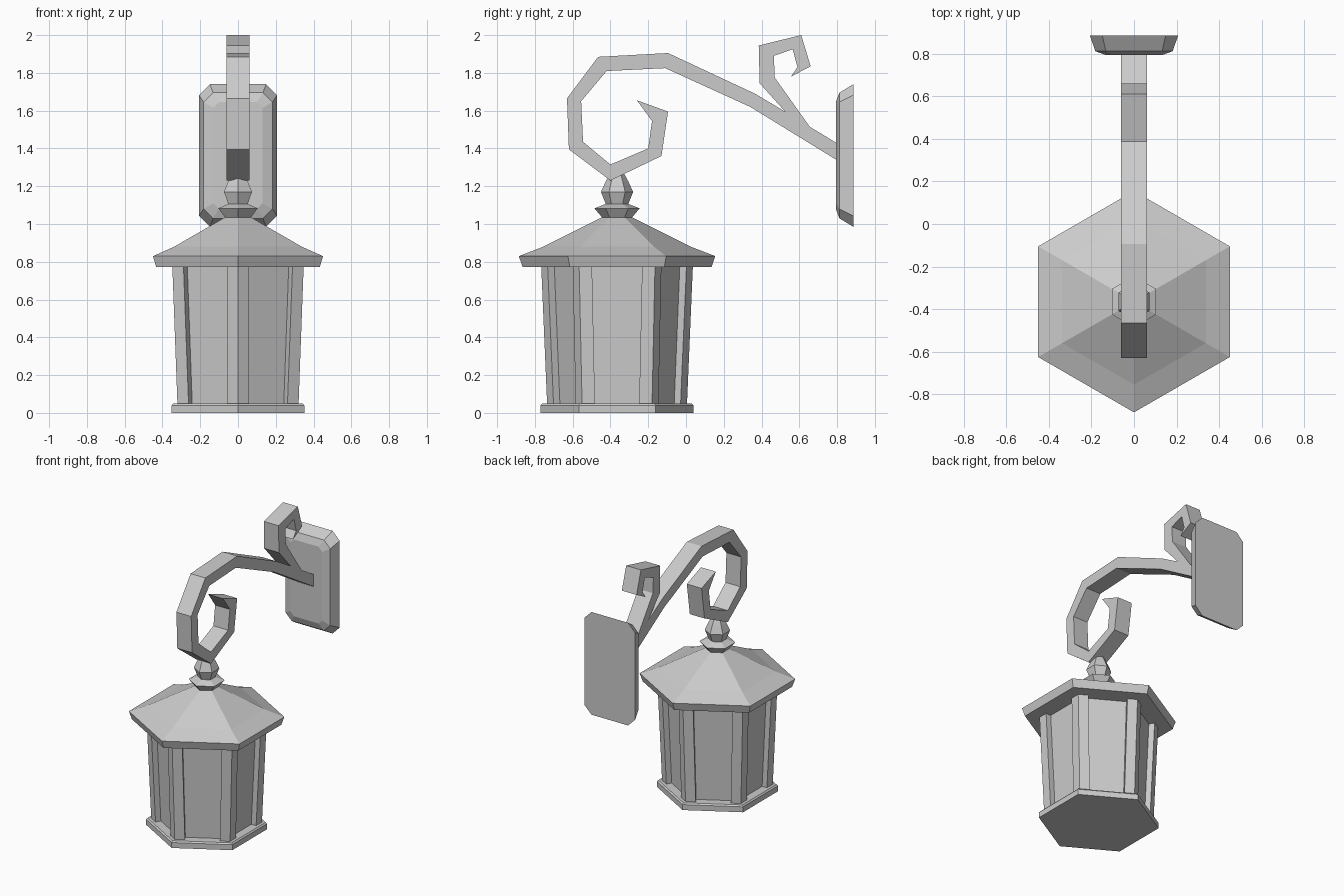
import bpy, bmesh
from math import cos, sin, pi
from mathutils import Vector

if "Cube" in bpy.data.objects:
    bpy.data.objects.remove(bpy.data.objects["Cube"])

CY = -0.365  # lantern axis


def loft(name, rings):
    """Closed flat-shaded solid through matching rings of points."""
    bm = bmesh.new()
    loops = [[bm.verts.new(p) for p in ring] for ring in rings]
    n = len(loops[0])
    for a, b in zip(loops, loops[1:]):
        for i in range(n):
            j = (i + 1) % n
            bm.faces.new((a[i], a[j], b[j], b[i]))
    bm.faces.new(loops[0][::-1])
    bm.faces.new(loops[-1])
    bmesh.ops.recalc_face_normals(bm, faces=bm.faces)
    me = bpy.data.meshes.new(name)
    bm.to_mesh(me)
    bm.free()
    ob = bpy.data.objects.new(name, me)
    bpy.context.collection.objects.link(ob)
    return ob


def hexagon(r, z):
    return [(r * cos(pi / 6 + k * pi / 3), CY + r * sin(pi / 6 + k * pi / 3), z)
            for k in range(6)]


def hex_stack(name, profile):
    return loft(name, [hexagon(r, z) for r, z in profile])


# Lantern base, glass body, roof and finial
hex_stack("lantern_base", [(0.405, 0), (0.405, 0.04), (0.395, 0.05)])
hex_stack("glass_body", [(0.325, 0.04), (0.355, 0.79)])
hex_stack("roof", [(0.50, 0.772), (0.52, 0.83), (0.39, 0.88), (0.07, 1.04)])
hex_stack("finial_collar", [(0.075, 1.03), (0.12, 1.083), (0.055, 1.108)])
hex_stack("finial_knob", [(0.055, 1.095), (0.085, 1.17), (0.06, 1.225), (0.03, 1.28)])


# Corner posts: V-shaped sections wrapping each corner of the body
def post_ring(k, r, z, wing=0.068, depth=0.045):
    c, left, right = (Vector(hexagon(r, z)[(k + d) % 6]) for d in (0, 1, -1))
    axis = Vector((0, CY, z))
    ring = []
    for other in (left, right):
        n = ((c + other) / 2 - axis).normalized()
        edge = c + (other - c).normalized() * wing
        ring.append((edge, edge - n * depth))
    inner = c + (axis - c).normalized() * depth / cos(pi / 6)
    return [c, ring[0][0], ring[0][1], inner, ring[1][1], ring[1][0]]


for k in range(6):
    loft(f"corner_post_{k + 1}", [post_ring(k, 0.37, 0.04), post_ring(k, 0.402, 0.79)])

# Scroll arm: flat outline in the y-z plane, extruded sideways
outline = [
    (0.82, 1.325), (0.34, 1.62), (-0.11, 1.825), (-0.42, 1.81), (-0.555, 1.65),
    (-0.545, 1.435), (-0.40, 1.315), (-0.20, 1.40), (-0.18, 1.545), (-0.26, 1.655),
    (-0.095, 1.595), (-0.13, 1.36), (-0.40, 1.23), (-0.62, 1.395), (-0.63, 1.665),
    (-0.465, 1.885), (-0.095, 1.905), (0.365, 1.69), (0.525, 1.595), (0.39, 1.745),
    (0.385, 1.945), (0.61, 2.0), (0.66, 1.835), (0.555, 1.78), (0.59, 1.83),
    (0.565, 1.925), (0.465, 1.89), (0.47, 1.775), (0.655, 1.515), (0.82, 1.415)]
loft("scroll_arm", [[(x, y, z) for y, z in outline] for x in (-0.06, 0.06)])


# Wall plate: clipped rectangle with stepped bevels towards the front
def plate_ring(y, w, z0, z1, c):
    pts = [(w, z0 + c), (w, z1 - c), (w - c, z1), (c - w, z1),
           (-w, z1 - c), (-w, z0 + c), (c - w, z0), (w - c, z0)]
    return [(x, y, z) for x, z in pts]


loft("wall_plate", [plate_ring(0.886, 0.207, 0.985, 1.74, 0.058),
                    plate_ring(0.812, 0.182, 1.03, 1.695, 0.05),
                    plate_ring(0.793, 0.13, 1.08, 1.645, 0.03)])
